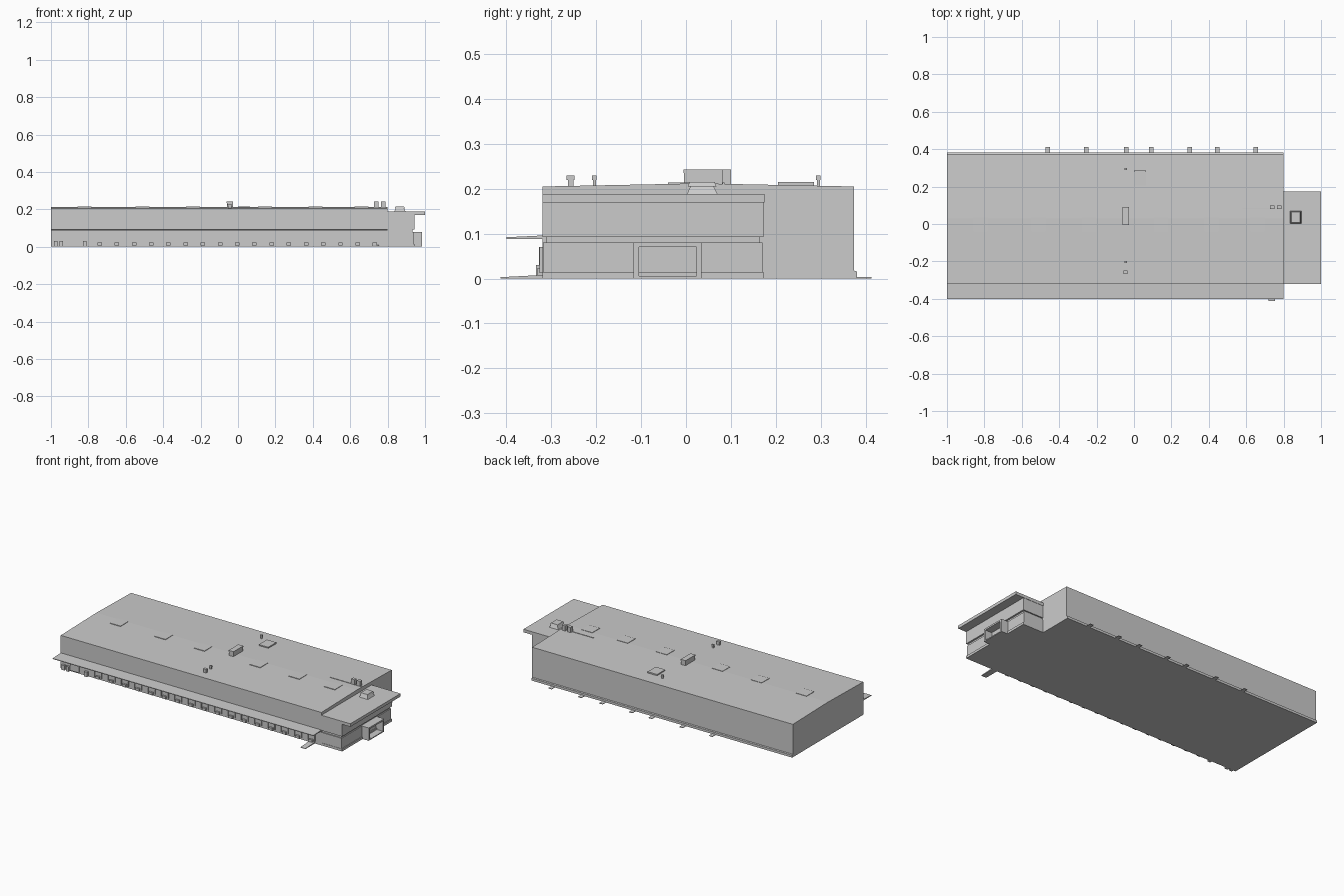
import bpy, bmesh


def mesh_object(name, bm):
    bmesh.ops.recalc_face_normals(bm, faces=bm.faces[:])
    me = bpy.data.meshes.new(name)
    bm.to_mesh(me)
    bm.free()
    ob = bpy.data.objects.new(name, me)
    bpy.context.collection.objects.link(ob)
    return ob


def box(name, x0, x1, y0, y1, z0, z1, taper=0.0):
    """Box from its limits; taper pulls the top rim inwards."""
    bm = bmesh.new()
    bmesh.ops.create_cube(bm, size=1)
    for v in bm.verts:
        top = v.co.z > 0
        t = taper if top else 0
        v.co = (x1 - t if v.co.x > 0 else x0 + t,
                y1 - t if v.co.y > 0 else y0 + t,
                z1 if top else z0)
    return mesh_object(name, bm)


def extrude_x(name, profile, x0, x1):
    """Closed (y, z) profile extruded along x."""
    bm = bmesh.new()
    face = bm.faces.new([bm.verts.new((x0, y, z)) for y, z in profile])
    ext = bmesh.ops.extrude_face_region(bm, geom=[face])
    for g in ext["geom"]:
        if isinstance(g, bmesh.types.BMVert):
            g.co.x = x1
    return mesh_object(name, bm)


def roof_z(y):
    return 0.212 - 0.007 * abs(y - 0.03) / 0.35


# Main hall with shallow ridge roof and rear plinth
extrude_x("main_hall", [(-0.32, 0), (0.381, 0), (0.381, 0.015), (0.374, 0.018),
                        (0.374, 0.205), (0.03, 0.212), (-0.32, 0.205)], -1, 0.8)

# Loading canopy along the front
extrude_x("front_canopy", [(-0.40, 0.088), (-0.318, 0.088),
                           (-0.318, 0.096), (-0.40, 0.092)], -1, 0.8)

# Entrance annex: plinth, lower wall, recessed joint, upper wall, overhanging roof
box("annex_plinth", 0.8, 0.943, -0.32, 0.173, 0, 0.015)
box("annex_lower_wall", 0.8, 0.938, -0.318, 0.17, 0.015, 0.08)
box("annex_band", 0.8, 0.932, -0.312, 0.165, 0.08, 0.093)
box("annex_upper_wall", 0.8, 0.943, -0.32, 0.173, 0.093, 0.17)
box("annex_roof", 0.8, 1.0, -0.32, 0.175, 0.169, 0.188)

# Entrance porch, open to the side
for y in (-0.117, 0.023):
    box("porch_wall", 0.938, 0.985, y, y + 0.012, 0, 0.08)
box("porch_roof", 0.938, 0.985, -0.105, 0.023, 0.07, 0.08)
box("porch_floor", 0.938, 0.985, -0.105, 0.023, 0, 0.006)

# Dock doors with frames and bumpers under the canopy
for i in range(17):
    x = -0.74 + i * 0.092
    for dx in (-0.026, 0.022):
        box("door_jamb", x + dx, x + dx + 0.004, -0.326, -0.32, 0.012, 0.07)
    box("door_head", x - 0.022, x + 0.022, -0.326, -0.32, 0.066, 0.07)
    box("dock_bumper", x - 0.012, x + 0.012, -0.332, -0.32, 0.006, 0.022)

# Left-hand shelter and stair blocks
box("dock_shelter", -0.93, -0.87, -0.327, -0.32, 0.008, 0.07)
for x in (-0.985, -0.955, -0.83):
    box("dock_step", x, x + 0.02, -0.334, -0.32, 0, 0.03)

# Front path and rear doorsteps
extrude_x("front_path", [(-0.413, 0), (-0.32, 0), (-0.32, 0.008), (-0.413, 0.003)],
          0.72, 0.755)
for x in (-0.46, -0.255, -0.042, 0.093, 0.298, 0.445, 0.65):
    box("rear_doorstep", x - 0.012, x + 0.012, 0.38, 0.413, 0, 0.003)

# Flat skylights along the ridge
for x in (-0.82, -0.51, -0.24, 0.145, 0.415, 0.66):
    box("skylight", x - 0.037, x + 0.037, -0.04, 0.035, 0.205, 0.214)

# Rooftop machinery
box("air_unit", -0.06, -0.028, -0.005, 0.09, 0.205, 0.235)
box("air_unit_lid", -0.061, -0.027, -0.006, 0.091, 0.235, 0.243)
box("roof_hatch", 0.0, 0.065, 0.205, 0.285, 0.2, 0.215)
for y in (0.295, -0.204, -0.257):
    w = 0.009 if y < -0.25 else 0.005
    box("vent_stack", -0.045 - w, -0.045 + w, y - w * 0.7, y + w * 0.7, 0.2, 0.22)
    box("vent_cap", -0.047 - w, -0.043 + w, y - w, y + w, 0.22, 0.229)
for x in (0.726, 0.764):
    box("ridge_vent_box", x, x + 0.024, 0.08, 0.1, 0.205, 0.243)
box("roof_pipe", 0.58, 0.8, 0.081, 0.086, 0.205, 0.2135)

# Tapered unit on the annex roof
box("annex_unit", 0.835, 0.895, 0.002, 0.07, 0.188, 0.205, 0.008)
box("annex_unit_lid", 0.838, 0.892, 0.004, 0.068, 0.205, 0.215, 0.004)
